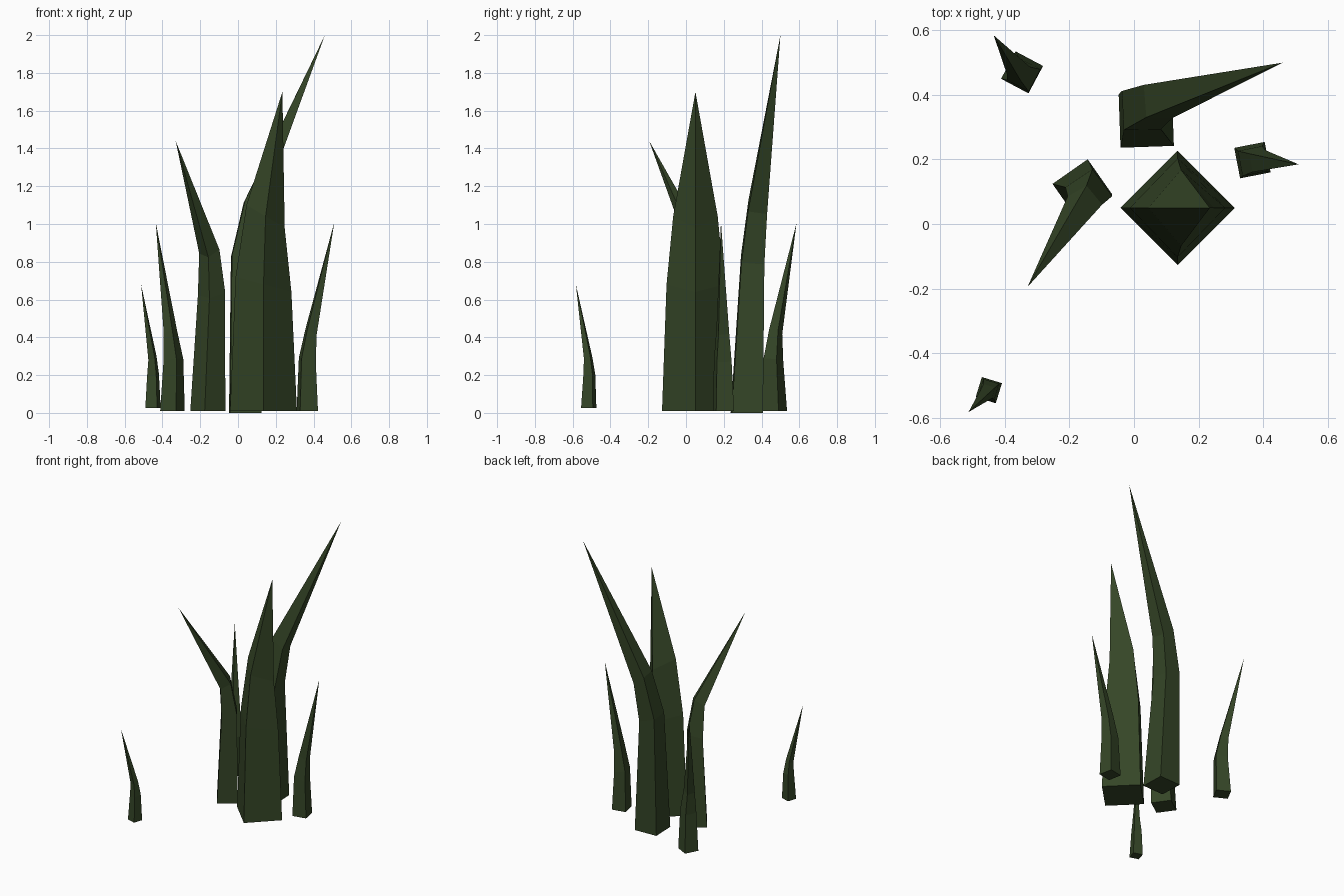
import bpy, math
from mathutils import Vector

if "Cube" in bpy.data.objects:
    bpy.data.objects.remove(bpy.data.objects["Cube"])

green = bpy.data.materials.new("dark_green")
green.diffuse_color = (0.035, 0.06, 0.02, 1)
green.use_nodes = True
green.node_tree.nodes["Principled BSDF"].inputs["Base Color"].default_value = green.diffuse_color


def ring(center, radius, angle, lean):
    """Square ring of points, tilted so its normal leans by (x, y) per unit height."""
    normal = Vector((lean[0], lean[1], 1))
    tilt = Vector((0, 0, 1)).rotation_difference(normal)
    points = []
    for i in range(4):
        a = math.radians(angle + 90 * i)
        offset = Vector((math.cos(a), math.sin(a), 0)) * radius
        points.append(Vector(center) + tilt @ offset)
    return points


def blade(name, angle, base, lower, upper, lean, tip):
    """Four-sided blade; each section is (x, y, z, radius)."""
    verts = []
    for section, amount in ((base, 0), (lower, 0.45), (upper, 1)):
        verts += ring(section[:3], section[3], angle,
                      (lean[0] * amount, lean[1] * amount))
    verts.append(Vector(tip))
    faces = [(3, 2, 1, 0)]
    for i in range(4):
        j = (i + 1) % 4
        for k in (0, 4):
            faces.append((k + i, k + j, k + 4 + j, k + 4 + i))
        faces.append((8 + i, 8 + j, 12))
    mesh = bpy.data.meshes.new(name)
    mesh.from_pydata(verts, [], faces)
    mesh.materials.append(green)
    bpy.context.collection.objects.link(bpy.data.objects.new(name, mesh))


# Three tall blades
blade("wide_blade", 0, (0.135, 0.05, 0.01, 0.177), (0.135, 0.05, 0.68, 0.153),
      (0.146, 0.05, 1.04, 0.118), (0.6, 0), (0.235, 0.05, 1.70))
blade("tall_blade", 47, (0.038, 0.322, 0, 0.117), (0.023, 0.353, 0.81, 0.086),
      (0.075, 0.38, 1.09, 0.072), (0.75, 0.2), (0.46, 0.50, 2.0))
blade("left_blade", -10, (-0.16, 0.108, 0.01, 0.094), (-0.14, 0.1, 0.63, 0.074),
      (-0.152, 0.073, 0.855, 0.056), (-0.35, -0.65), (-0.33, -0.195, 1.44))

# Three short blades
blade("back_left_blade", 17, (-0.347, 0.47, 0.01, 0.068), (-0.342, 0.463, 0.28, 0.055),
      (-0.358, 0.475, 0.43, 0.038), (-0.3, 0.3), (-0.435, 0.585, 1.005))
blade("right_blade", 56, (0.367, 0.198, 0.01, 0.068), (0.367, 0.195, 0.28, 0.056),
      (0.387, 0.195, 0.43, 0.041), (0.6, 0), (0.51, 0.185, 1.01))
blade("front_left_blade", 28, (-0.45, -0.515, 0.025, 0.046), (-0.45, -0.512, 0.2, 0.036),
      (-0.453, -0.518, 0.29, 0.026), (-0.3, -0.35), (-0.513, -0.583, 0.68))
